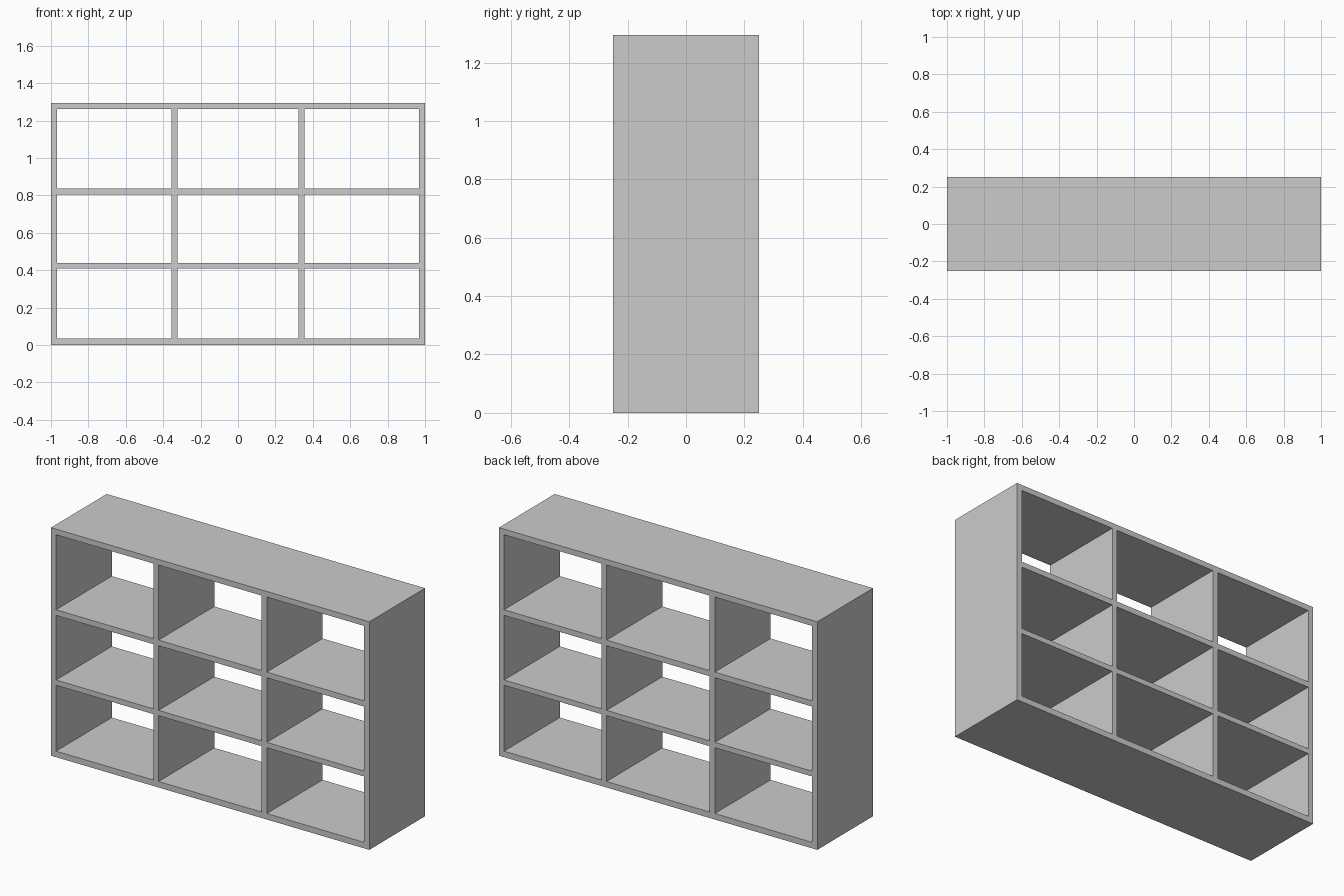
import bpy
import bmesh

if "Cube" in bpy.data.objects:
    bpy.data.objects.remove(bpy.data.objects["Cube"])

DEPTH, HEIGHT, T = 0.5, 1.295, 0.032
INNER = 1.0 - T          # half width between the side panels
DIVIDER_X = 0.34


def panel(name, x0, x1, z0, z1):
    """Full-depth board spanning the given front rectangle."""
    bm = bmesh.new()
    bmesh.ops.create_cube(bm, size=1.0)
    bmesh.ops.scale(bm, vec=(x1 - x0, DEPTH, z1 - z0), verts=bm.verts)
    mesh = bpy.data.meshes.new(name)
    bm.to_mesh(mesh)
    bm.free()
    obj = bpy.data.objects.new(name, mesh)
    obj.location = ((x0 + x1) / 2, 0, (z0 + z1) / 2)
    bpy.context.collection.objects.link(obj)
    return obj


# outer side panels
panel("left_side", -1.0, -INNER, 0, HEIGHT)
panel("right_side", INNER, 1.0, 0, HEIGHT)

# horizontal boards between the sides, bottom to top
boards = [("bottom_panel", 0.0, 0.034),
          ("lower_shelf", 0.408, 0.438),
          ("upper_shelf", 0.805, 0.837),
          ("top_panel", HEIGHT - T, HEIGHT)]
for name, z0, z1 in boards:
    panel(name, -INNER, INNER, z0, z1)

# upright dividers fitted between neighbouring boards
for row, (below, above) in enumerate(zip(boards, boards[1:]), 1):
    for side, x in (("left", -DIVIDER_X), ("right", DIVIDER_X)):
        panel(f"{side}_divider_row_{row}", x - T / 2, x + T / 2, below[2], above[1])
